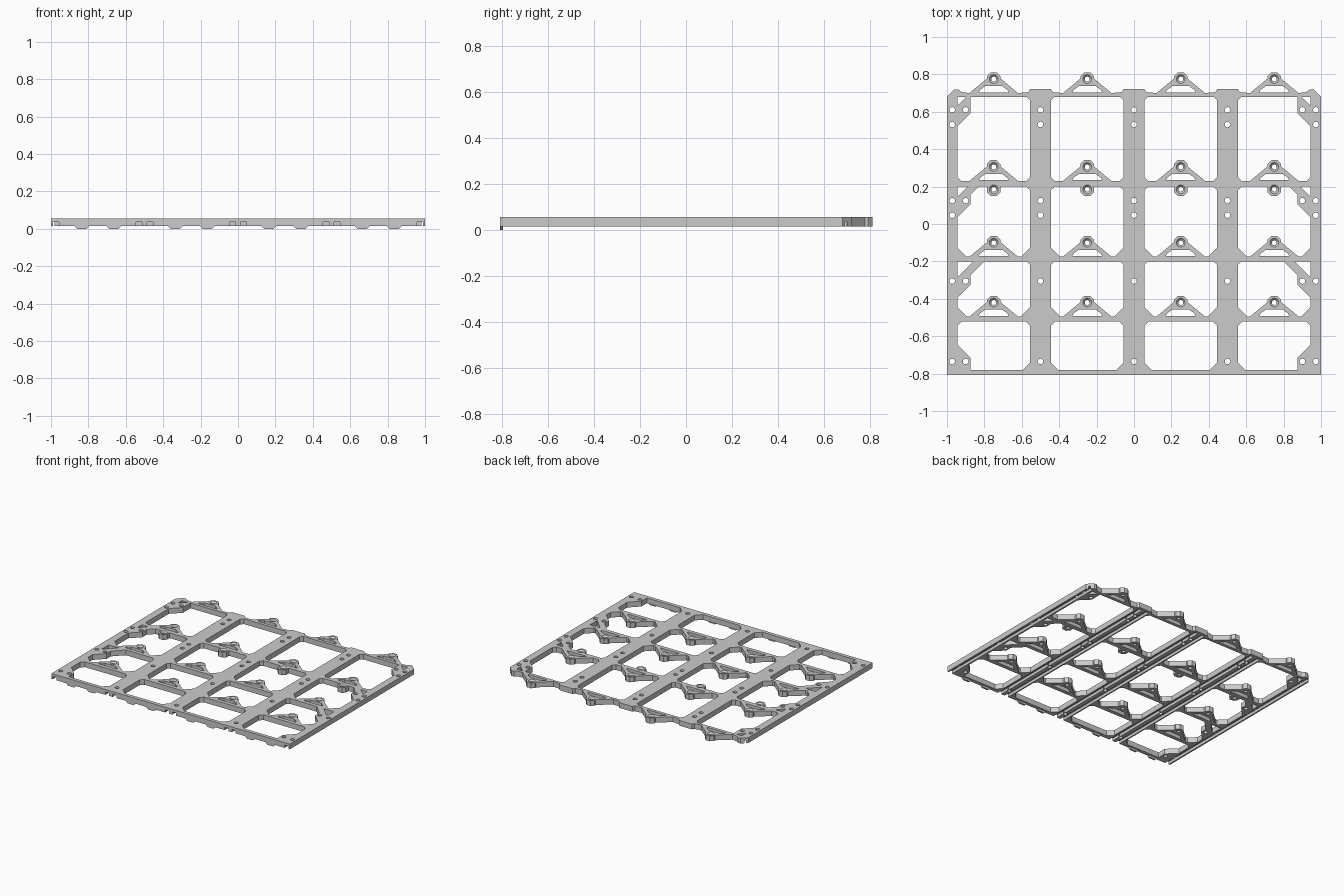
import bpy, bmesh, math
from mathutils import Matrix

if "Cube" in bpy.data.objects:
    bpy.data.objects.remove(bpy.data.objects["Cube"])

Z0, Z1 = 0.015, 0.055           # underside and top of the panel
BOSS_X = (-0.75, -0.25)
loops = []


def mirror(pts):
    return [(-x, y) for x, y in pts]


def both(pts):
    loops.append(pts)
    loops.append(mirror(pts))


def circle(x, y, r, n=16):
    return [(x + r * math.cos(2 * math.pi * i / n),
             y + r * math.sin(2 * math.pi * i / n)) for i in range(n)]


def bracket(cx, b):
    """Outline of a two-legged bracket and its faceted boss, left to right."""
    half = [(-0.13, 0), (-0.037, 0.077), (-0.037, 0.09), (-0.016, 0.111)]
    return [(cx + x, b + y) for x, y in half + mirror(half)[::-1]]


def bracket_holes(cx, b):
    half = [(-0.08, 0.004), (-0.072, 0.018), (-0.045, 0.037)]
    both([(cx + x, b + y) for x, y in half + mirror(half)[::-1]])
    both(circle(cx, b + 0.075, 0.013))


# outer outline: lower corner, chamfered upper corner, brackets and bar ends
half = [(-1, -0.808), (-1, 0.68), (-0.96, 0.72), (-0.94, 0.72), (-0.92, 0.705)]
half += bracket(-0.75, 0.7)
half += [(-0.565, 0.705), (-0.555, 0.722), (-0.445, 0.722), (-0.435, 0.705)]
half += bracket(-0.25, 0.7)
half += [(-0.065, 0.705), (-0.055, 0.722)]
loops.append(half + mirror(half)[::-1])
for cx in BOSS_X:
    bracket_holes(cx, 0.7)
bosses = [(cx, 0.775) for cx in BOSS_X]

# windows: top, bottom, top chamfer, bottom chamfer, corner gusset hole height
rows = [(0.68, 0.23, 0.02, 0.02, 0.61), (0.2, -0.175, 0.02, 0.05, 0.125),
        (-0.2, -0.495, 0.02, 0.05, -0.305), (-0.52, -0.78, 0.025, 0.04, -0.735)]
for r, (top, bot, ct, cb, g) in enumerate(rows):
    for xl, xr in ((-0.945, -0.555), (-0.445, -0.055)):
        cx = (xl + xr) / 2
        outer = xl < -0.9
        # lower left corner
        if outer and r == 3:
            pts = [(xl, g + 0.09), (-0.875, g + 0.02), (-0.875, bot)]
        else:
            pts = [(xl, bot + cb), (xl + cb, bot)]
        if r < 3:
            pts += bracket(cx, bot)
            bracket_holes(cx, bot)
            bosses.append((cx, bot + 0.075))
        pts += [(xr - cb, bot), (xr, bot + cb), (xr, top - ct), (xr - ct, top)]
        # hanging boss under the second cross bar
        if r == 1:
            pts += [(cx + 0.035, top), (cx + 0.035, top - 0.032), (cx + 0.016, top - 0.051),
                    (cx - 0.016, top - 0.051), (cx - 0.035, top - 0.032), (cx - 0.035, top)]
            both(circle(cx, top - 0.015, 0.013))
            bosses.append((cx, top - 0.015))
        # upper left corner with the pierced gusset
        if outer and r < 3:
            d = 0.0 if r == 0 else top - g - 0.03
            if d:
                pts.append((-0.875 + d, top))
            else:
                pts.append((-0.875, top))
            if d:
                pts.append((-0.875, g + 0.03))
            pts += [(-0.875, g - 0.02), (xl, g - 0.09)]
            s = top - g - 0.02
            both([(xl, top), (xl, top - s), (xl + s, top)])
        else:
            pts += [(xl + ct, top), (xl, top - ct)]
        both(pts)
    # screw holes
    both(circle(-0.90, g, 0.015))
    for y in ((g, g - 0.078) if r < 2 else (g,)):
        both(circle(-0.972, y, 0.015))
        both(circle(-0.5, y, 0.015))
        loops.append(circle(0, y, 0.015))

# panel as a filled, extruded flat curve
cu = bpy.data.curves.new("panel_profile", 'CURVE')
cu.dimensions = '2D'
cu.fill_mode = 'BOTH'
cu.extrude = (Z1 - Z0) / 2
for pts in loops:
    sp = cu.splines.new('POLY')
    sp.points.add(len(pts) - 1)
    for p, (x, y) in zip(sp.points, pts):
        p.co = (x, y, 0, 1)
    sp.use_cyclic_u = True
tmp = bpy.data.objects.new("panel_profile", cu)
bpy.context.collection.objects.link(tmp)
bpy.context.view_layer.update()
me = bpy.data.meshes.new_from_object(tmp.evaluated_get(bpy.context.evaluated_depsgraph_get()))
bpy.data.objects.remove(tmp)
bm = bmesh.new()
bm.from_mesh(me)
bmesh.ops.remove_doubles(bm, verts=bm.verts, dist=1e-5)
bmesh.ops.recalc_face_normals(bm, faces=bm.faces)
bmesh.ops.translate(bm, verts=bm.verts, vec=(0, 0, (Z0 + Z1) / 2))
for f in bm.faces:
    f.smooth = False
bm.to_mesh(me)
bm.free()
panel = bpy.data.objects.new("lattice_panel", me)
bpy.context.collection.objects.link(panel)

# cutters: underside channels along the bars, countersinks in the bosses
bm = bmesh.new()
for x in (-0.973, -0.53, -0.47, -0.03, 0.03, 0.47, 0.53, 0.973):
    m = Matrix.Translation((x, -0.06, 0.022)) @ Matrix.Diagonal((0.031, 1.52, 0.028, 1))
    bmesh.ops.create_cube(bm, size=1, matrix=m)
for bx, by in bosses:
    for sgn in (-1, 1):
        bmesh.ops.create_cone(bm, cap_ends=True, segments=16, radius1=0.012, radius2=0.026,
                              depth=0.014, matrix=Matrix.Translation((sgn * bx, by, 0.05)))
cme = bpy.data.meshes.new("channel_cutter")
bm.to_mesh(cme)
bm.free()
cutter = bpy.data.objects.new("channel_cutter", cme)
bpy.context.collection.objects.link(cutter)
cutter.hide_render = True
mod = panel.modifiers.new("channels", 'BOOLEAN')
mod.operation = 'DIFFERENCE'
mod.solver = 'EXACT'
mod.object = cutter
bpy.context.view_layer.update()
cut = bpy.data.meshes.new_from_object(panel.evaluated_get(bpy.context.evaluated_depsgraph_get()))
panel.modifiers.clear()
panel.data = cut
bpy.data.objects.remove(cutter)

# small tapered feet along the front edge
bm = bmesh.new()
for c in (-0.75, -0.25, 0.25, 0.75):
    for x in (c - 0.085, c + 0.085):
        prof = [(-0.04, Z0), (-0.025, 0), (0.025, 0), (0.04, Z0)]
        f = bm.faces.new([bm.verts.new((x + px, -0.808, pz)) for px, pz in prof])
        ext = bmesh.ops.extrude_face_region(bm, geom=[f])
        vs = [v for v in ext["geom"] if isinstance(v, bmesh.types.BMVert)]
        bmesh.ops.translate(bm, verts=vs, vec=(0, 0.014, 0))
bmesh.ops.recalc_face_normals(bm, faces=bm.faces)
fme = bpy.data.meshes.new("front_feet")
bm.to_mesh(fme)
bm.free()
bpy.context.collection.objects.link(bpy.data.objects.new("front_feet", fme))
